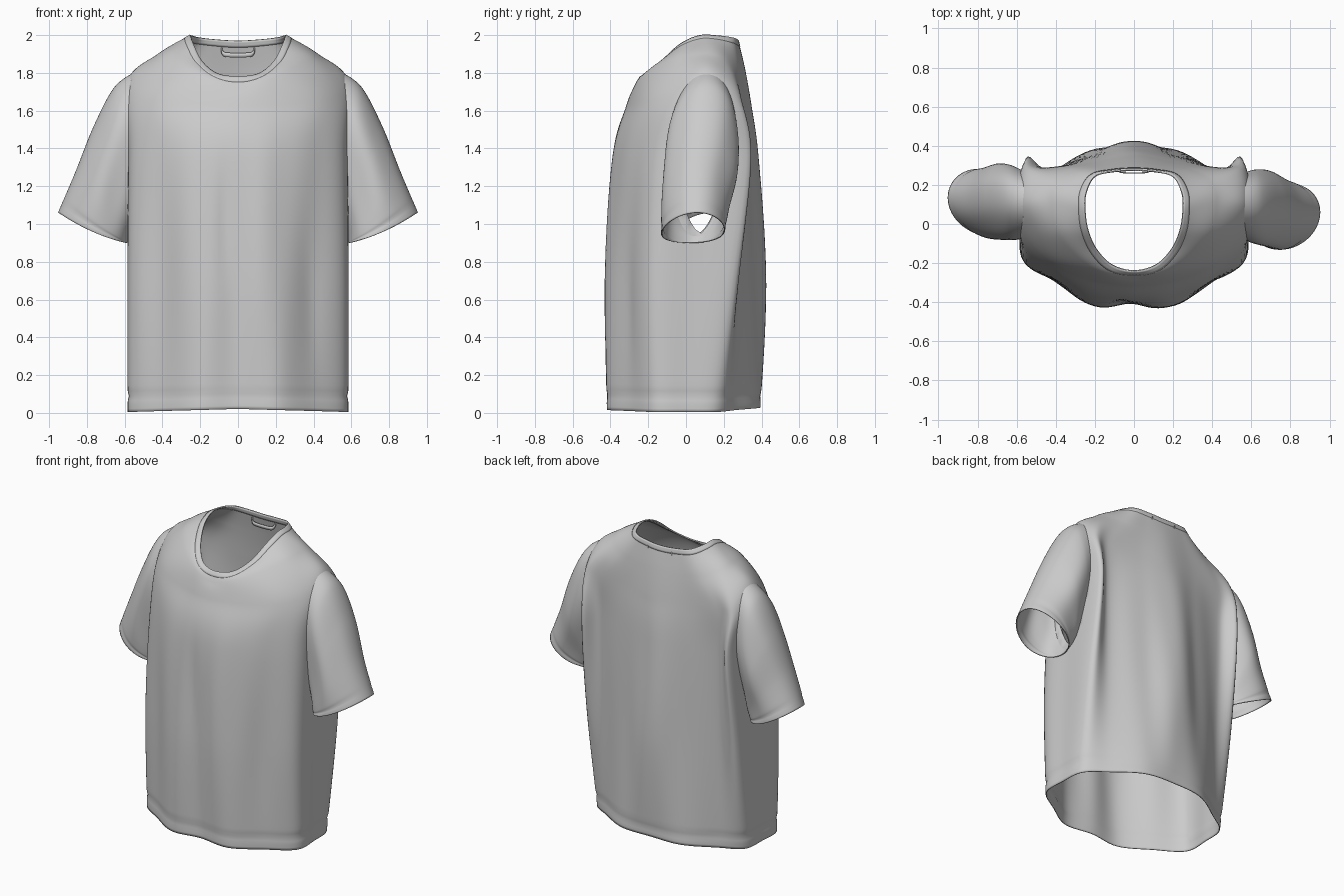
import bpy, bmesh, math
from mathutils import Vector

if "Cube" in bpy.data.objects:
    bpy.data.objects.remove(bpy.data.objects["Cube"])


def spline(pts, steps, closed=False):
    """Catmull-Rom curve through a few control points."""
    n, out = len(pts), []
    for i in range(n if closed else n - 1):
        idx = [i - 1, i, i + 1, i + 2]
        a, b, c, d = [pts[k % n] if closed else pts[min(max(k, 0), n - 1)] for k in idx]
        for s in range(steps):
            t = s / steps
            out.append(0.5 * (2 * b + (c - a) * t + (2 * a - 5 * b + 4 * c - d) * t ** 2
                              + (3 * b - a - 3 * c + d) * t ** 3))
    return out if closed else out + [pts[-1]]


def armhole(p):
    """Below 1 inside the pointed oval where a sleeve joins the body."""
    return ((abs(p.z - 1.36) / .41) ** 1.5 + (abs(p.y - .075) / .14) ** 1.5) ** (1 / 1.5)


def loft(name, rings, thickness, closed=True, cut_armholes=False):
    """Skin a list of rings into a thin smooth sheet of cloth."""
    bm = bmesh.new()
    rows = [[bm.verts.new(p) for p in r] for r in rings]
    n = len(rings[0])
    for lo, hi in zip(rows, rows[1:]):
        for i in range(n if closed else n - 1):
            j = (i + 1) % n
            quad = (lo[i], lo[j], hi[j], hi[i])
            mid = sum((v.co for v in quad), Vector()) / 4
            if not cut_armholes or abs(mid.x) < .5 or armhole(mid) > 1:
                bm.faces.new(quad)
    bmesh.ops.delete(bm, geom=[v for v in bm.verts if not v.link_faces], context='VERTS')
    if cut_armholes:  # pull the hole's edge onto a clean outline
        for v in bm.verts:
            if v.is_boundary and abs(v.co.x) > .5 and .8 < v.co.z < 1.85:
                f = armhole(v.co)
                v.co.y = .075 + (v.co.y - .075) / f
                v.co.z = 1.36 + (v.co.z - 1.36) / f
    bmesh.ops.recalc_face_normals(bm, faces=bm.faces)
    mesh = bpy.data.meshes.new(name)
    bm.to_mesh(mesh)
    bm.free()
    mesh.shade_smooth()
    obj = bpy.data.objects.new(name, mesh)
    bpy.context.collection.objects.link(obj)
    mod = obj.modifiers.new("cloth_thickness", 'SOLIDIFY')
    mod.thickness, mod.offset = thickness, 0
    return obj


def bump(x, centre, width):
    return math.exp(-((x - centre) / width) ** 2)


# Half cross-sections of the body, front centre round to back centre
hem = [(0, -.40, .02), (.21, -.41, .015), (.40, -.295, .01), (.565, -.17, .005), (.575, 0, .005),
       (.555, .16, .005), (.42, .26, .015), (.22, .375, .025), (0, .39, .03)]
waist = [(0, -.41, .7), (.2, -.415, .7), (.39, -.30, .7), (.565, -.185, .7), (.578, .03, .7),
         (.565, .26, .7), (.43, .27, .7), (.2, .365, .7), (0, .42, .7)]
chest = [(0, -.385, 1.35), (.2, -.37, 1.35), (.40, -.275, 1.35), (.56, -.14, 1.35), (.575, .08, 1.35),
         (.55, .335, 1.35), (.45, .28, 1.35), (.22, .335, 1.35), (0, .38, 1.35)]
shoulder = [(0, -.315, 1.62), (.22, -.285, 1.63), (.42, -.2, 1.65), (.55, -.06, 1.68), (.59, .11, 1.74),
            (.55, .275, 1.68), (.44, .285, 1.65), (.22, .31, 1.65), (0, .345, 1.62)]
yoke = [(0, -.275, 1.72), (.15, -.25, 1.76), (.28, -.17, 1.82), (.39, -.04, 1.88), (.42, .1, 1.9),
        (.4, .2, 1.88), (.3, .27, 1.84), (.16, .295, 1.82), (0, .31, 1.82)]
neck = [(0, -.24, 1.78), (.11, -.21, 1.795), (.19, -.13, 1.86), (.235, -.03, 1.95), (.25, .07, 1.995),
        (.245, .16, 1.995), (.2, .245, 1.985), (.1, .27, 1.975), (0, .275, 1.97)]


def full_ring(half):
    pts = [Vector(p) for p in half]
    pts += [Vector((-x, y, z)) for x, y, z in half[-2:0:-1]]
    return spline(pts, 8, closed=True)


def drape(p):
    """Soft vertical folds and the stitched hem groove."""
    x, y, z = p
    w = math.sin(math.pi * min(max(z / 1.65, 0), 1)) * max(0, 1 - (x / .58) ** 2)
    s = -1 if y < 0 else 1
    fold = .005 * math.sin(17 * x + 1.2 * z + s) + .003 * math.sin(31 * x - 2 * z)
    if s < 0:
        fold -= .015 * bump(x, -.07, .04) * bump(z, 1.1, .35)
        fold -= .012 * bump(x, .42 - .06 * z, .05) * bump(z, .5, .4)
    g = 1 - .012 * bump(z, .09, .02)
    return Vector((x * g, (y + s * fold * w) * g, z))


sections = [full_ring(r) for r in (hem, waist, chest, shoulder, yoke, neck)]
columns = [spline(list(c), 22) for c in zip(*sections)]
rings = [[drape(p) for p in r] for r in zip(*columns)]

# Body, left open where the sleeves join
loft("shirt_body", rings, .006, cut_armholes=True)

# Neck band following the collar edge
edge, below = rings[-1], rings[-5]
band = [[p + (q - p).normalized() * w for p, q in zip(edge, below)] for w in (0, .012, .024, .036)]
loft("neck_band", band, .010)

# Sleeves fan out from the armhole to the cuff; one hangs a little further back
top = spline([Vector(p) for p in ((.53, .11, 1.81), (.65, .11, 1.725), (.76, .10, 1.52),
                                  (.86, .075, 1.27), (.95, .07, 1.06))], 12)
under = spline([Vector(p) for p in ((.56, .06, .95), (.58, .05, .93), (.59, .025, .90))], 24)
width = spline([Vector((w, 0, 0)) for w in (.155, .18, .185, .175, .165)], 12)
for side, label, swing in ((1, "left", -.01), (-1, "right", .065)):
    tube = []
    for k, (a, b, w) in enumerate(zip(top, under, width)):
        t, ring = k / (len(top) - 1), []
        for i in range(72):
            ang = math.tau * i / 72
            c, s = math.cos(ang), math.sin(ang)
            p = (a + b) / 2 + (a - b) / 2 * c
            egg = 1 + .3 * c * (1 - t)
            ripple = 1 + .04 * math.sin(5 * ang + 2 * t) * math.sin(math.pi * t)
            p.y += w.x * s * egg * ripple * (1 - .03 * bump(t, .92, .02)) + swing * t
            p.z -= .02 * t * s * s
            ring.append(Vector((p.x * side, p.y, p.z)))
        tube.append(ring)
    loft(label + "_sleeve", tube, .006)

# Hanging loop inside the back of the neck
path = spline([Vector(p) for p in ((-.09, .285, 1.94), (-.08, .27, 1.905), (-.05, .262, 1.895),
                                   (.05, .262, 1.895), (.08, .27, 1.905), (.09, .285, 1.94))], 6)
loft("hanging_loop", [[p + Vector((0, 0, h)) for p in path] for h in (-.012, .012)], .006, closed=False)
